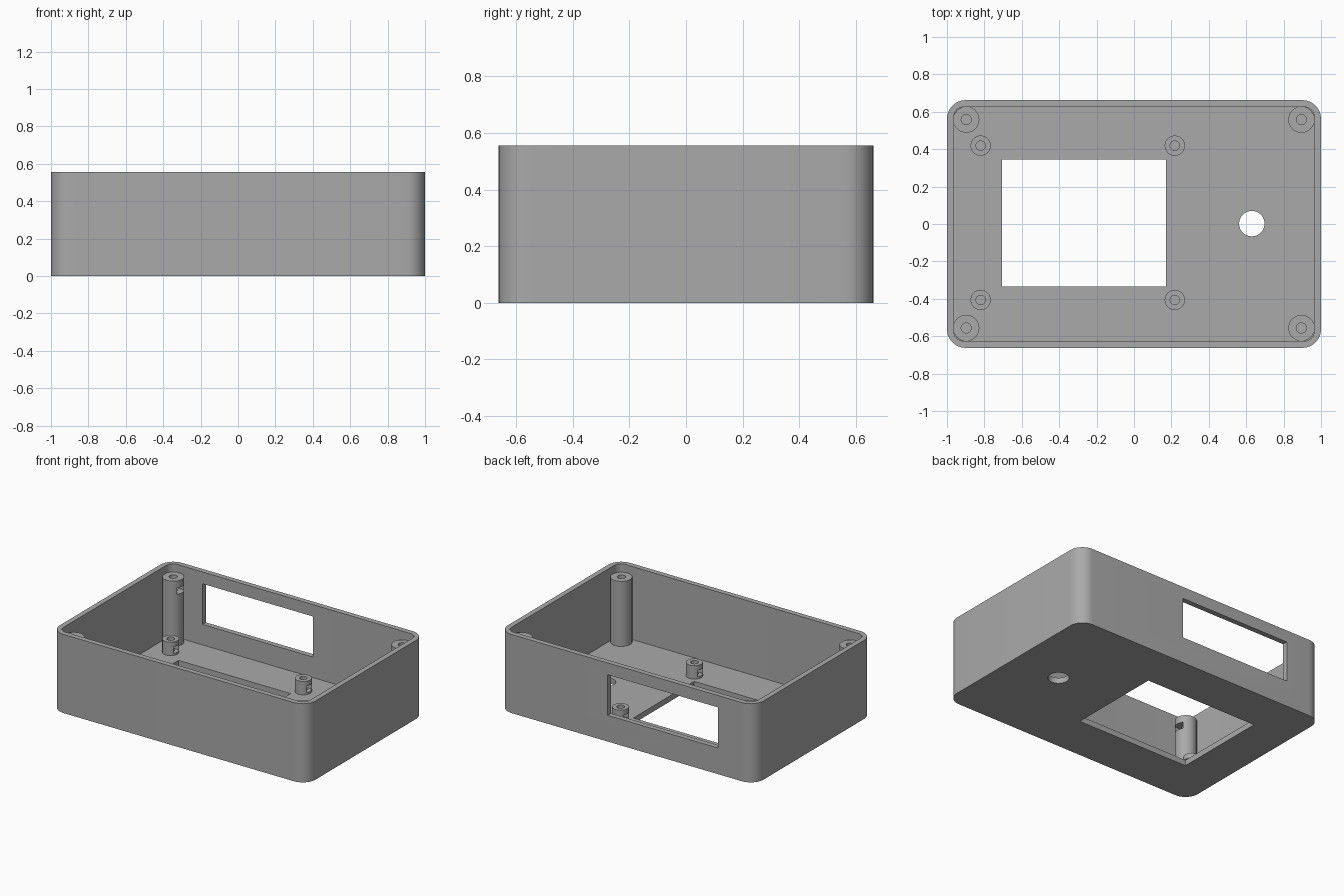
import bpy, bmesh, math

if "Cube" in bpy.data.objects:
    bpy.data.objects.remove(bpy.data.objects["Cube"], do_unlink=True)

HX, HY, HEIGHT = 1.0, 0.662, 0.556
WALL, FLOOR = 0.037, 0.04

grey = bpy.data.materials.new("plain grey")
grey.use_nodes = True
grey.diffuse_color = (0.4, 0.4, 0.4, 1)
grey.node_tree.nodes["Principled BSDF"].inputs["Base Color"].default_value = (0.4, 0.4, 0.4, 1)


def new_object(name, bm):
    bmesh.ops.recalc_face_normals(bm, faces=bm.faces)
    mesh = bpy.data.meshes.new(name)
    bm.to_mesh(mesh)
    bm.free()
    mesh.materials.append(grey)
    ob = bpy.data.objects.new(name, mesh)
    bpy.context.collection.objects.link(ob)
    return ob


def prism(name, outline, z0, z1):
    """Extrude a flat outline from z0 to z1."""
    bm = bmesh.new()
    face = bm.faces.new([bm.verts.new((x, y, z0)) for x, y in outline])
    top = bmesh.ops.extrude_face_region(bm, geom=[face])["geom"]
    bmesh.ops.translate(bm, vec=(0, 0, z1 - z0),
                        verts=[v for v in top if isinstance(v, bmesh.types.BMVert)])
    return new_object(name, bm)


def rounded(hx, hy, r, steps=12):
    pts = []
    for i, (sx, sy) in enumerate([(1, 1), (-1, 1), (-1, -1), (1, -1)]):
        for k in range(steps + 1):
            a = math.pi / 2 * (i + k / steps)
            pts.append((sx * (hx - r) + r * math.cos(a), sy * (hy - r) + r * math.sin(a)))
    return pts


def circle(x, y, r, n=40):
    return [(x + r * math.cos(2 * math.pi * k / n), y + r * math.sin(2 * math.pi * k / n))
            for k in range(n)]


def rect(x0, x1, y0, y1):
    return [(x0, y0), (x1, y0), (x1, y1), (x0, y1)]


def cut(target, cutter):
    """Subtract the cutter, then discard it."""
    mod = target.modifiers.new("cut", "BOOLEAN")
    mod.operation = "DIFFERENCE"
    mod.solver = "EXACT"
    mod.object = cutter
    bpy.context.view_layer.objects.active = target
    bpy.ops.object.modifier_apply(modifier=mod.name)
    bpy.data.objects.remove(cutter, do_unlink=True)


def smooth(ob):
    bpy.ops.object.select_all(action="DESELECT")
    ob.select_set(True)
    bpy.context.view_layer.objects.active = ob
    bpy.ops.object.shade_smooth_by_angle(angle=math.radians(30))


# Open tray with rounded corners
case = prism("case_shell", rounded(HX, HY, 0.1), 0, HEIGHT)
cut(case, prism("cavity", rounded(HX - WALL, HY - WALL, 0.05), FLOOR, HEIGHT + 0.1))
# Display opening and button hole in the floor
cut(case, prism("display_opening", rect(-0.707, 0.17, -0.333, 0.345), -0.1, 0.1))
cut(case, prism("button_hole", circle(0.63, 0.002, 0.068), -0.1, 0.1))
# Connector window in the back wall
cut(case, prism("back_window", rect(-0.715, 0.15, HY - 0.1, HY + 0.1), 0.185, 0.472))
smooth(case)


def post(name, x, y, r, hole_r, top, hole_bottom, slot=None):
    """Hollow screw post; slot = (half width, z0, z1) runs through along x."""
    ob = prism(name, circle(x, y, r), FLOOR - 0.01, top)
    cut(ob, prism("bore", circle(x, y, hole_r), hole_bottom, top + 0.1))
    if slot:
        w, z0, z1 = slot
        cut(ob, prism("slot", rect(x - 0.2, x + 0.2, y - w, y + w), z0, z1))
    smooth(ob)


# Tall corner posts for the lid screws, slotted on the window side
for side, x in (("right", -0.897), ("left", 0.895)):
    for end, y in (("front", -0.556), ("back", 0.558)):
        post(f"corner_post_{end}_{side}", x, y, 0.07, 0.027, 0.5, 0.3,
             (0.04, 0.405, 0.45) if x < 0 else None)

# Short standoffs around the display opening
for side, x in (("right", -0.82), ("left", 0.218)):
    for end, y in (("front", -0.406), ("back", 0.419)):
        post(f"standoff_{end}_{side}", x, y, 0.054, 0.025, 0.135, FLOOR + 0.005,
             (0.03, 0.055, 0.1))
